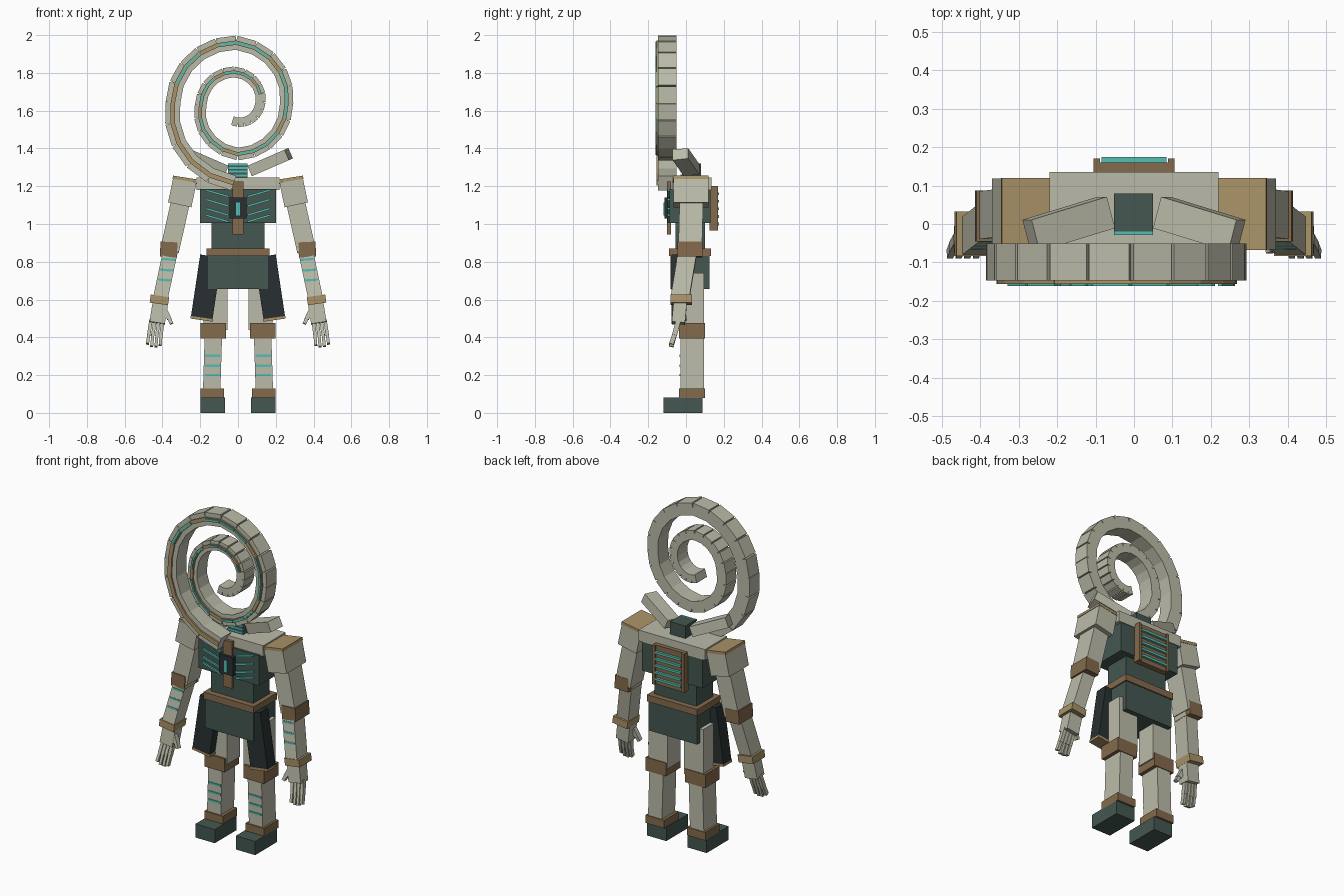
import bpy, bmesh, math
from mathutils import Matrix, Vector, Euler

if "Cube" in bpy.data.objects:
    bpy.data.objects.remove(bpy.data.objects["Cube"])


def material(name, rgb):
    m = bpy.data.materials.new(name)
    m.diffuse_color = (*rgb, 1)
    m.use_nodes = True
    m.node_tree.nodes["Principled BSDF"].inputs["Base Color"].default_value = m.diffuse_color
    return m


BONE = material("bone", (0.50, 0.50, 0.40))
GREEN = material("dark_green", (0.058, 0.095, 0.082))
BROWN = material("brown", (0.23, 0.145, 0.072))
TAN = material("tan", (0.40, 0.29, 0.14))
COAL = material("charcoal", (0.022, 0.030, 0.032))
TEAL = material("teal", (0.09, 0.52, 0.46))


def box(x0, x1, y0, y1, z0, z1, tilt=0):
    """Box from its limits, tilted about the y axis by degrees."""
    c = Vector(((x0 + x1) / 2, (y0 + y1) / 2, (z0 + z1) / 2))
    return (Matrix.Translation(c) @ Euler((0, math.radians(tilt), 0)).to_matrix().to_4x4()
            @ Matrix.Diagonal((x1 - x0, y1 - y0, z1 - z0, 1)))


def beam(a, b, w, d, grow=1.0):
    """Box running from a to b, w across and d deep."""
    a, b = Vector(a), Vector(b)
    z = (b - a).normalized()
    x = Vector((0, 1, 0)).cross(z).normalized()
    y = z.cross(x)
    rot = Matrix((x, y, z)).transposed().to_4x4()
    return (Matrix.Translation((a + b) / 2) @ rot
            @ Matrix.Diagonal((w, d, (b - a).length * grow, 1)))


FLIP = Matrix.Diagonal((-1, 1, 1, 1))


def part(name, mat, boxes, mirror=False):
    bm = bmesh.new()
    for m in list(boxes):
        bmesh.ops.create_cube(bm, size=1, matrix=m)
        if mirror:
            bmesh.ops.create_cube(bm, size=1, matrix=FLIP @ m @ FLIP)
    bmesh.ops.recalc_face_normals(bm, faces=bm.faces)
    me = bpy.data.meshes.new(name)
    bm.to_mesh(me)
    bm.free()
    me.materials.append(mat)
    ob = bpy.data.objects.new(name, me)
    bpy.context.collection.objects.link(ob)


# Torso
part("shoulder_yoke", BONE, [box(-.22, .22, -.075, .135, 1.18, 1.245)])
part("chest", GREEN, [box(-.2, .2, -.088, .13, 1.005, 1.185)])
part("waist", GREEN, [box(-.14, .14, -.055, .10, .86, 1.01)])
part("belt", BROWN, [box(-.167, .167, -.09, .132, .83, .87)])
part("pelvis", GREEN, [box(-.16, .16, -.082, .125, .655, .832)])
part("neck", GREEN, [box(-.052, .05, -.022, .08, 1.24, 1.32)])
part("neck_lines", TEAL, [box(-.052, .05, -.028, -.02, z - .005, z + .005)
                          for z in (1.257, 1.277, 1.297, 1.315)])

# Chest details
part("chest_strap", BROWN, [box(-.03, .03, -.1, -.08, .945, 1.225)])
part("pendant", COAL, [box(-.046, .046, -.115, -.085, 1.03, 1.14)])
part("pendant_light", TEAL, [box(-.01, .01, -.12, -.114, 1.045, 1.115)])
part("rib_lines", TEAL, [beam((.05, -.09, z), (.17, -.09, z + .035), .011, .014)
                         for z in (1.145, 1.095, 1.047, 1.0 + .012)], True)

# Back panel with glowing bars
part("back_panel", BROWN, [box(-.105, .105, .125, .16, .965, 1.2)])
part("back_panel_frame", BROWN, [box(-.105, -.088, .13, .17, .965, 1.2),
                                 box(.088, .105, .13, .17, .965, 1.2)])
part("back_bars", TEAL, [box(-.085, .085, .158, .174, z - .007, z + .007)
                         for z in (1.0, 1.04, 1.08, 1.12, 1.16)])

# Raised collar blocks
part("collar_block", BONE, [beam((.072, .03, 1.285), (.268, -.03, 1.37), .06, .085)], True)

# Hip panels
part("hip_panel", COAL, [beam((.143, -.038, .83), (.192, -.038, .503), .115, .075)], True)
part("hip_panel_trim", TAN, [beam((.191, -.038, .505), (.193, -.038, .491), .12, .08)], True)

# Legs
part("thigh", BONE, [box(.055, .182, -.025, .096, .44, .74)], True)
part("knee_band", BROWN, [box(.063, .198, -.037, .10, .395, .475)], True)
part("shin", BONE, [beam((.14, .033, .10), (.13, .033, .42), .092, .125)], True)
part("shin_lines", TEAL, [box(.092, .175, -.034, -.02, z - .006, z + .006)
                          for z in (.2, .25, .303)], True)
part("ankle_band", BROWN, [box(.075, .198, -.037, .10, .08, .128)], True)
part("foot", GREEN, [box(.07, .198, -.12, .087, 0, .082)], True)

# Arms
part("shoulder", BONE, [box(.232, .358, -.067, .118, 1.10, 1.232, -12)], True)
part("shoulder_plate", TAN, [box(.215, .346, -.068, .12, 1.229, 1.246, -9)], True)
part("upper_arm", BONE, [beam((.295, .03, 1.16), (.362, .022, .86), .1, .125)], True)
part("elbow_band", BROWN, [box(.322, .412, -.045, .087, .825, .905, -3)], True)
part("forearm", BONE, [beam((.355, .012, .87), (.412, -.033, .6), .078, .098)], True)
part("forearm_lines", TEAL, [
    beam((.33 + t * .045, -.042 - t * .034, .81 - t * .21),
         (.40 + t * .045, -.042 - t * .034, .815 - t * .21), .012, .014)
    for t in (0, .27, .52)], True)
part("wrist_band", TAN, [box(.367, .465, -.083, .032, .577, .62, -8)], True)

# Hands
part("palm", BONE, [beam((.41, -.03, .59), (.428, -.04, .475), .082, .07)], True)
fingers = []
for i in range(4):
    x, xe = .398 + i * .021, .408 + i * .0225
    tip = (.357, .35, .352, .365)[i]
    mid = ((x + xe) / 2 + .004, -.06, .415)
    fingers += [beam((x, -.04, .49), mid, .018, .026, 1.08),
                beam(mid, (xe + .004, -.078, tip), .016, .024)]
part("fingers", BONE, fingers, True)
part("thumb", BONE, [beam((.392, -.05, .555), (.365, -.058, .50), .024, .03, 1.1),
                     beam((.367, -.058, .505), (.351, -.064, .472), .019, .026)], True)

# Great spiral: radius keyed every quarter turn
RADII = (.42, .335, .325, .267, .265, .186, .17, .128, .095, .06)


def spiral(deg, y):
    k = min(int(deg // 90), 8)
    f = deg / 90 - k
    r = RADII[k] * (1 - f) + RADII[k + 1] * f
    a = math.radians(270 - deg)
    return (-.01 + r * math.cos(a), y, 1.635 + r * math.sin(a))


N, END = 41, 732
step = (END - 2) / N
blocks, inlay, glow = [], [], []
for i in range(N):
    t0, t1 = 2 + i * step, 2 + (i + 1) * step
    w = .082 - .035 * i / N
    blocks.append(beam(spiral(t0, -.099), spiral(t1, -.099), w, .096, 1.04))
    if i < 34:
        inlay.append(beam(spiral(t0, -.15), spiral(t1, -.15), w * .3, .012, 1.04))
        if i > 5 and i % 4 != 0:
            glow.append(beam(spiral(t0, -.156), spiral(t1, -.156), w * .16, .012, .95))
part("spiral_blocks", BONE, blocks)
part("spiral_inlay", TAN, inlay)
part("spiral_glow", TEAL, glow)
